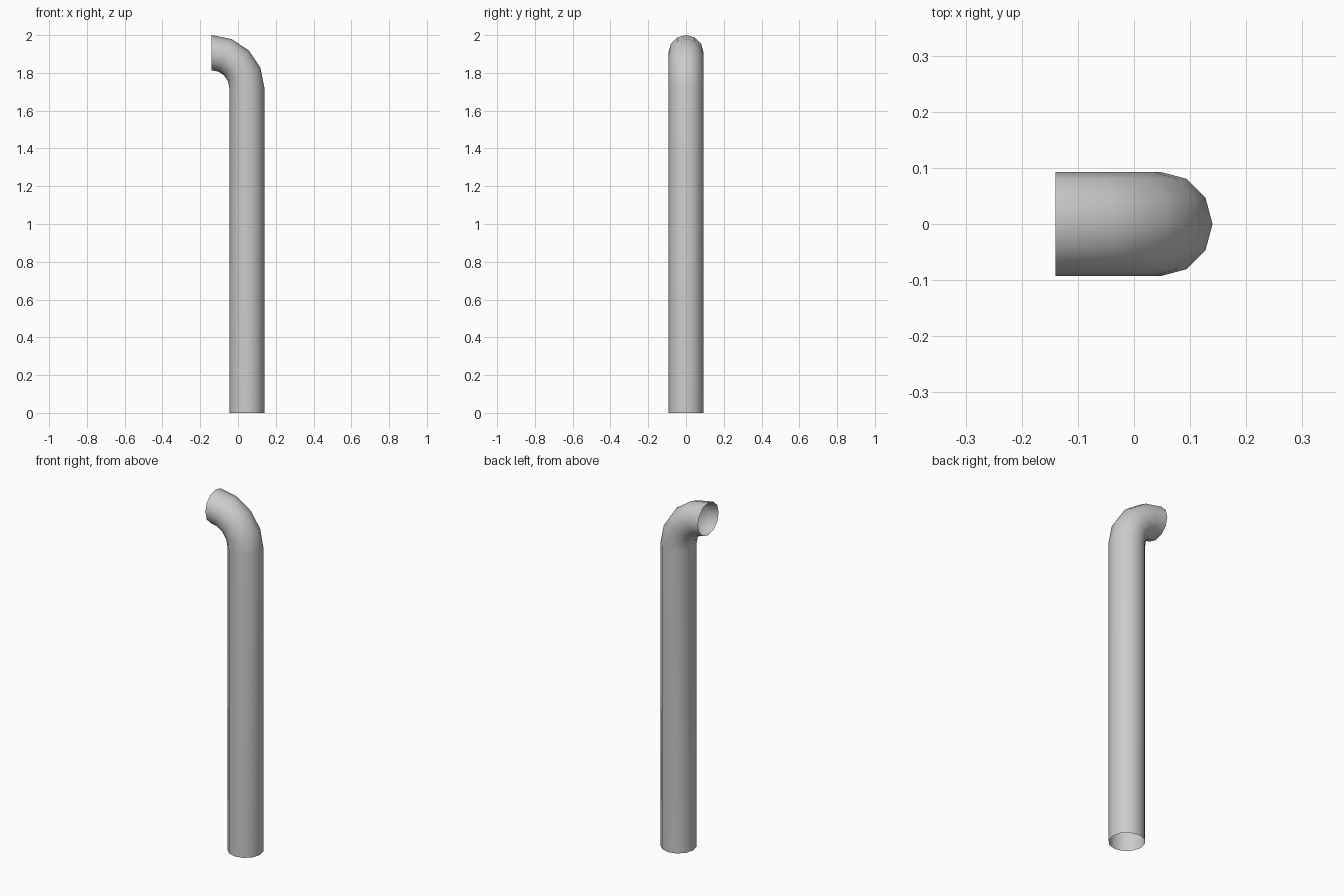
import bpy, bmesh
from math import sin, cos, pi

if "Cube" in bpy.data.objects:
    bpy.data.objects.remove(bpy.data.objects["Cube"])

SIDES, STEPS = 12, 4
R = 0.093            # pipe radius
BEND = 0.187         # elbow centreline radius
CX, CZ = -0.14, 1.72  # elbow pivot

bm = bmesh.new()


def ring(px, pz, a):
    # cross-section at (px, pz); a is the bend angle, 0 = pipe runs straight up
    verts = []
    for i in range(SIDES):
        t = 2 * pi * i / SIDES
        u = R * cos(t)
        verts.append(bm.verts.new((px + u * cos(a), R * sin(t), pz + u * sin(a))))
    return verts


# straight riser, then the quarter-turn elbow towards -x
rings = [ring(CX + BEND, 0, 0)]
for k in range(STEPS + 1):
    a = pi / 2 * k / STEPS
    rings.append(ring(CX + BEND * cos(a), CZ + BEND * sin(a), a))

# open-ended wall
for lo, hi in zip(rings, rings[1:]):
    for i in range(SIDES):
        j = (i + 1) % SIDES
        bm.faces.new((lo[i], lo[j], hi[j], hi[i])).smooth = True

mesh = bpy.data.meshes.new("bent_pipe")
bm.to_mesh(mesh)
bm.free()
pipe = bpy.data.objects.new("bent_pipe", mesh)
bpy.context.collection.objects.link(pipe)
